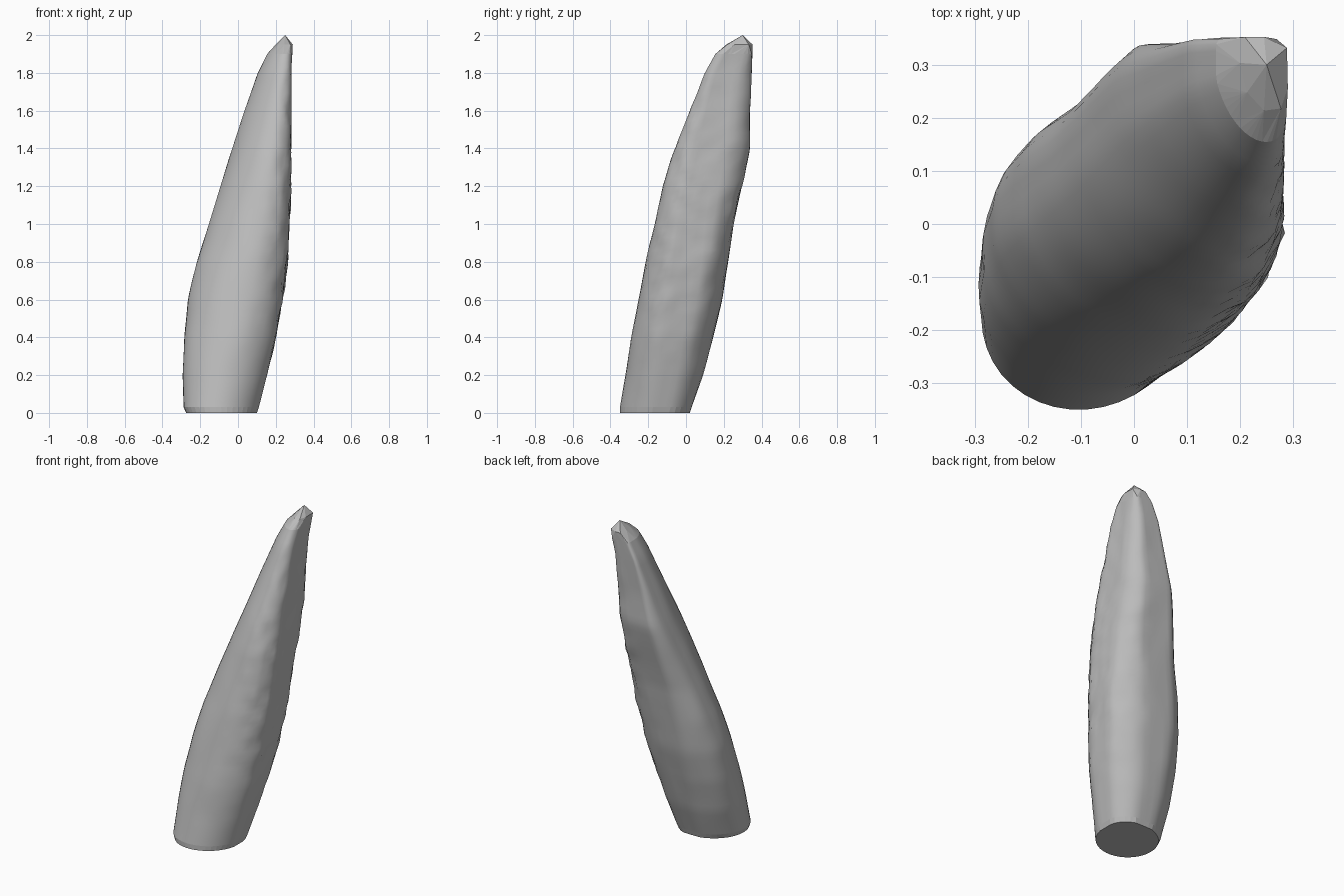
import bpy, bmesh, math
from mathutils import Vector, noise

default_cube = bpy.data.objects.get("Cube")
if default_cube:
    bpy.data.objects.remove(default_cube, do_unlink=True)

# Outline of the leaning shard: height, x min, x max, y min, y max, diagonal skew
PROFILE = [
    (0.0, -.275, .10, -.35, .02, -.08),
    (.03, -.288, .11, -.35, .03, -.08),
    (.2, -.295, .155, -.32, .09, 0),
    (.4, -.287, .20, -.29, .145, .08),
    (.6, -.264, .235, -.25, .19, .13),
    (.8, -.217, .258, -.21, .222, .18),
    (1.0, -.155, .27, -.167, .252, .24),
    (1.2, -.093, .28, -.123, .295, .3),
    (1.4, -.03, .28, -.057, .338, .35),
    (1.6, .035, .28, .02, .338, .42),
    (1.8, .105, .282, .10, .347, .48),
    (1.9, .155, .287, .155, .35, .42),
    (1.95, .20, .29, .21, .352, .3),
]
SIDES = 40
TIP_START = 1.9


def section(height):
    """Interpolate the outline at one height."""
    for low, high in zip(PROFILE, PROFILE[1:]):
        if height <= high[0]:
            f = (height - low[0]) / (high[0] - low[0])
            return [a + (b - a) * f for a, b in zip(low[1:], high[1:])]
    return PROFILE[-1][1:]


def ring(bm, height, sides):
    """Skewed oval whose back corners square up towards the tip."""
    x0, x1, y0, y1, skew = section(height)
    cx, cy, rx, ry = (x0 + x1) / 2, (y0 + y1) / 2, (x1 - x0) / 2, (y1 - y0) / 2
    verts = []
    for i in range(sides):
        t = math.tau * i / sides
        u, v = math.cos(t), math.sin(t - math.asin(skew))
        back_left = max(0, u + v) / math.sqrt(2 * (1 - skew))
        back_right = max(0, v - u) / math.sqrt(2 * (1 + skew))
        corner = (.09 + .2 * height ** 1.5) * back_left ** 3
        corner += .06 * height * back_right ** 4
        u, v = [max(-1, min(1, c * (1 + corner))) for c in (u, v)]
        # Gentle swells all round, sharper chips on the left side
        spot = Vector((cx + rx * u, cy + ry * v, height / 2))
        broad = noise.noise(spot * 7)
        chips = noise.noise(spot * 22) * max(0, u) * min(1, height)
        grow = 1 + min(1, height * 4) * (.02 * broad + .06 * chips)
        verts.append(bm.verts.new((cx + rx * u * grow, cy + ry * v * grow, height)))
    return verts


def bridge(bm, lower, upper, smooth):
    n = len(lower)
    for i in range(n):
        j = (i + 1) % n
        bm.faces.new((lower[i], lower[j], upper[j], upper[i])).smooth = smooth


# Shard body: stacked rings from the flat base to the tip
bm = bmesh.new()
heights = [0, .03] + [.03 + (TIP_START - .03) * k / 54 for k in range(1, 55)]
rings = [ring(bm, h, SIDES) for h in heights]
for k, (lower, upper) in enumerate(zip(rings, rings[1:])):
    bridge(bm, lower, upper, k > 0)
bm.faces.new(list(reversed(rings[0])))

# Broken tip: a few flat facets rising to a point
tip = ring(bm, 1.95, SIDES // 5)
apex = bm.verts.new((.25, .30, 2))
for i, vert in enumerate(tip):
    following = tip[(i + 1) % len(tip)]
    edge = [rings[-1][(i * 5 + k) % SIDES] for k in range(6)]
    for a, b in zip(edge[:2], edge[1:3]):
        bm.faces.new((a, b, vert))
    bm.faces.new((edge[2], following, vert))
    for a, b in zip(edge[2:], edge[3:]):
        bm.faces.new((a, b, following))
    bm.faces.new((vert, following, apex))
bmesh.ops.recalc_face_normals(bm, faces=bm.faces)

mesh = bpy.data.meshes.new("stone_shard")
bm.to_mesh(mesh)
bm.free()
shard = bpy.data.objects.new("stone_shard", mesh)
bpy.context.collection.objects.link(shard)

# Plain grey stone
stone = bpy.data.materials.new("grey_stone")
stone.use_nodes = True
colour = (.5, .5, .5, 1)
stone.diffuse_color = colour
stone.node_tree.nodes["Principled BSDF"].inputs["Base Color"].default_value = colour
mesh.materials.append(stone)
